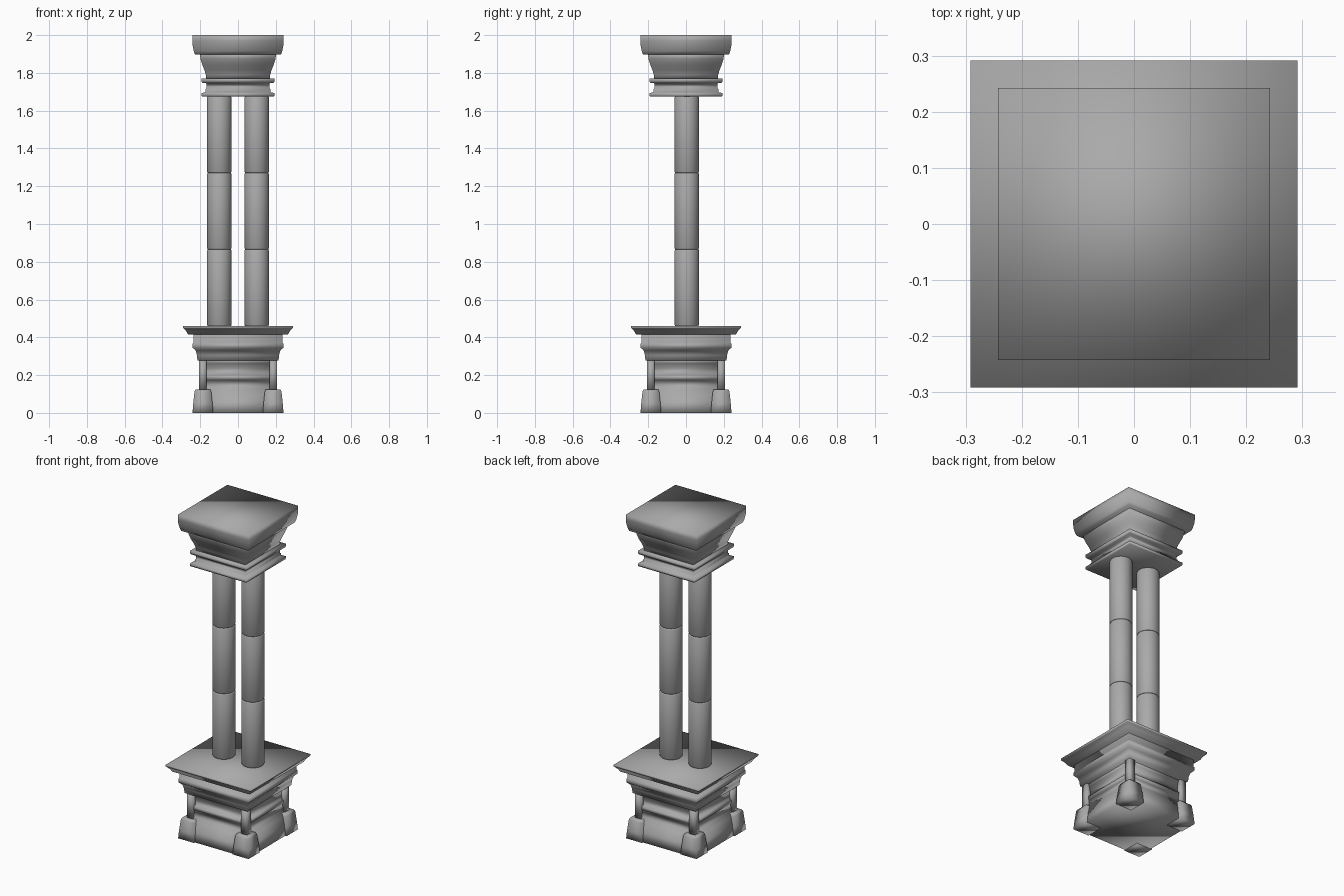
import bpy, bmesh, math

# Dark stone grey
stone = bpy.data.materials.new("dark_stone")
stone.diffuse_color = (0.40, 0.40, 0.40, 1)


def sweep(name, profile, sides, center=(0, 0)):
    """Stack rings from a (half_width, z) profile; 4 sides gives square mouldings."""
    bm = bmesh.new()
    square = sides == 4
    k = math.sqrt(2) if square else 1.0
    off = math.pi / 4 if square else 0.0
    rings = []
    for r, z in profile:
        rings.append([bm.verts.new((center[0] + r * k * math.cos(off + 2 * math.pi * i / sides),
                                    center[1] + r * k * math.sin(off + 2 * math.pi * i / sides), z))
                      for i in range(sides)])
    for a, b in zip(rings, rings[1:]):
        for i in range(sides):
            j = (i + 1) % sides
            bm.faces.new((a[i], a[j], b[j], b[i]))
    bm.faces.new(rings[0][::-1])
    bm.faces.new(rings[-1])
    for f in bm.faces:
        f.smooth = True  # the whole column is softly shaded, edges included
    mesh = bpy.data.meshes.new(name)
    bm.to_mesh(mesh)
    bm.free()
    mesh.materials.append(stone)
    ob = bpy.data.objects.new(name, mesh)
    bpy.context.collection.objects.link(ob)
    return ob


# Pedestal body with flared foot, narrow band and recessed panel
sweep("pedestal_body", [(0.232, 0), (0.223, 0.06), (0.208, 0.11), (0.192, 0.135),
                        (0.188, 0.175), (0.194, 0.178), (0.194, 0.198), (0.18, 0.202),
                        (0.18, 0.235), (0.186, 0.262), (0.195, 0.282)], 4)

# Pedestal cornice mouldings
sweep("pedestal_cornice", [(0.215, 0.277), (0.217, 0.305), (0.224, 0.33), (0.24, 0.345),
                           (0.24, 0.367), (0.236, 0.37), (0.236, 0.415)], 4)
sweep("pedestal_top_slab", [(0.265, 0.415), (0.272, 0.43), (0.288, 0.447),
                            (0.291, 0.45), (0.291, 0.46)], 4)

# Corner posts standing on tapered feet
for sx in (-1, 1):
    for sy in (-1, 1):
        c = (sx * 0.186, sy * 0.186)
        sweep("corner_foot", [(0.055, 0), (0.051, 0.05), (0.044, 0.115), (0.039, 0.125)], 4, c)
        sweep("corner_post", [(0.02, 0.12), (0.02, 0.282)], 4, c)

# Twin columns, each of three drums with softened edges
base, top = 0.46, 1.676
drum = (top - base) / 3
for x in (-0.099, 0.099):
    for n in range(3):
        z0 = base + n * drum
        z1 = z0 + drum
        sweep("column_drum", [(0.061, z0), (0.0645, z0 + 0.006),
                              (0.0645, z1 - 0.006), (0.061, z1)], 32, (x, 0.004))

# Capital: stepped neck, flared bell and top block
sweep("capital_neck", [(0.19, 1.675), (0.193, 1.68), (0.193, 1.693), (0.172, 1.698),
                       (0.172, 1.715), (0.168, 1.718), (0.168, 1.745), (0.188, 1.748),
                       (0.193, 1.754), (0.193, 1.771)], 4)
sweep("capital_bell", [(0.168, 1.77), (0.17, 1.79), (0.178, 1.815), (0.19, 1.845),
                       (0.199, 1.875), (0.202, 1.905)], 4)
sweep("capital_block", [(0.228, 1.898), (0.234, 1.915), (0.24, 1.945), (0.242, 1.97), (0.242, 2.0)], 4)
